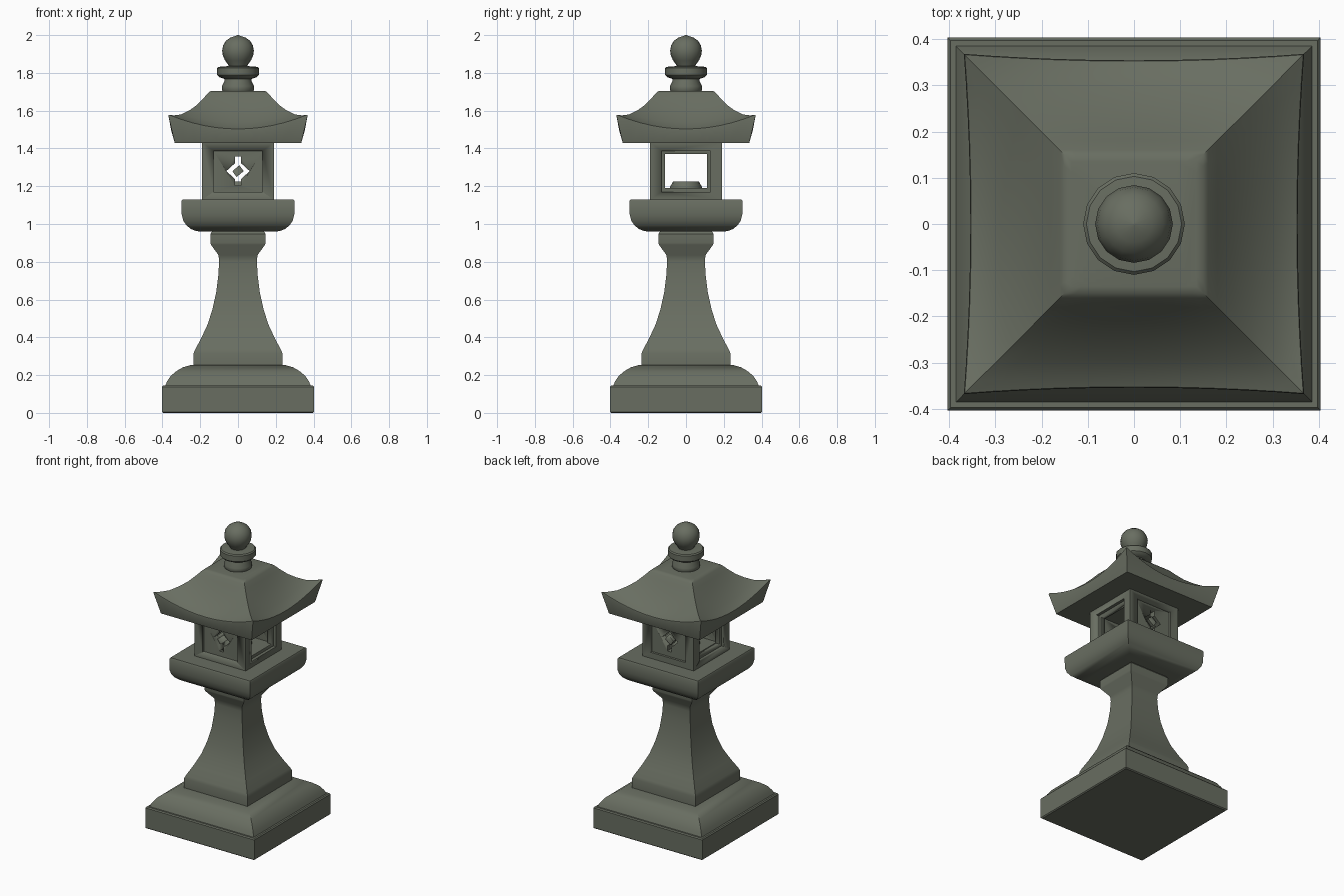
import bpy, bmesh, math

if "Cube" in bpy.data.objects:
    bpy.data.objects.remove(bpy.data.objects["Cube"])

stone = bpy.data.materials.new("grey green stone")
stone.diffuse_color = (0.14, 0.155, 0.12, 1)
stone.use_nodes = True
stone.node_tree.nodes["Principled BSDF"].inputs["Base Color"].default_value = stone.diffuse_color


def finish(name, bm, angle=35):
    bmesh.ops.recalc_face_normals(bm, faces=bm.faces)
    me = bpy.data.meshes.new(name)
    bm.to_mesh(me)
    bm.free()
    me.materials.append(stone)
    ob = bpy.data.objects.new(name, me)
    bpy.context.collection.objects.link(ob)
    bpy.ops.object.select_all(action='DESELECT')
    ob.select_set(True)
    bpy.context.view_layer.objects.active = ob
    bpy.ops.object.shade_smooth_by_angle(angle=math.radians(angle))
    return ob


def loft(name, rings, angle=35):
    """Skin closed rings of points and cap both ends."""
    bm = bmesh.new()
    vs = [[bm.verts.new(p) for p in ring] for ring in rings]
    n = len(vs[0])
    for a, b in zip(vs, vs[1:]):
        for i in range(n):
            j = (i + 1) % n
            bm.faces.new((a[i], a[j], b[j], b[i]))
    bm.faces.new(vs[0][::-1])
    bm.faces.new(vs[-1])
    return finish(name, bm, angle)


def square_ring(h, z, dh=0, dz=0, n=1):
    """Square ring; dh and dz spread and lift it towards the corners."""
    pts = []
    for k in range(4):
        c, s = round(math.cos(k * math.pi / 2)), round(math.sin(k * math.pi / 2))
        for i in range(n):
            t = -1 + 2 * i / n
            d = h + dh * t * t
            x, y = t * (h + dh), -d
            pts.append((x * c - y * s, x * s + y * c, z + dz * t * t))
    return pts


def square(name, rows, n=1):
    return loft(name, [square_ring(*r, n=n) for r in rows])


def turned(name, rows, n=16):
    return loft(name, [[(r * math.cos(2 * math.pi * i / n), r * math.sin(2 * math.pi * i / n), z)
                        for i in range(n)] for r, z in rows], 40)


def prism(name, pts, y0, y1):
    return loft(name, [[(x, y, z) for x, z in pts] for y in (y0, y1)])


def box(name, x0, x1, y0, y1, z0, z1):
    return prism(name, [(x0, z0), (x1, z0), (x1, z1), (x0, z1)], y0, y1)


def cut(target, cutter):
    cutter.hide_render = True
    m = target.modifiers.new("cut", 'BOOLEAN')
    m.operation, m.solver, m.object = 'DIFFERENCE', 'EXACT', cutter
    bpy.context.view_layer.objects.active = target
    bpy.ops.object.modifier_apply(modifier=m.name)
    bpy.data.objects.remove(cutter)


# stepped base with rounded shoulder
square("base", [(.396, 0), (.403, .006), (.403, .138), (.397, .145), (.385, .145), (.375, .168),
                (.355, .197), (.325, .222), (.29, .242), (.25, .253), (.2, .255)])

# flared column
square("column", [(.235, .25), (.235, .315), (.228, .333), (.195, .395), (.16, .47), (.135, .55),
                  (.115, .64), (.104, .73), (.1, .8), (.103, .835), (.143, .89), (.146, .9),
                  (.146, .948), (.14, .956), (.13, .965)])

# platform under the light chamber
square("platform", [(.2, .96), (.222, .963), (.25, .974), (.273, .993), (.29, 1.018),
                    (.298, 1.05), (.299, 1.122), (.294, 1.13)])

# light chamber: hollow, with windows on the sides and recessed panels front and back
chamber = box("light_chamber", -.19, .19, -.19, .19, 1.128, 1.432)
cut(chamber, box("cavity", -.14, .14, -.13, .13, 1.188, 1.385))
cut(chamber, box("window", -.3, .3, -.11, .11, 1.19, 1.37))
chevron = [(-.016, .077), (.016, .077), (.016, .038), (-.03, 0), (-.004, -.036),
           (-.014, -.044), (-.062, 0), (-.016, .042)]
for s in (-1, 1):
    cut(chamber, box("side_recess", s * .17, s * .3, -.13, .13, 1.17, 1.387))
    cut(chamber, box("panel_recess", -.13, .13, s * .175, s * .3, 1.17, 1.387))
    cut(chamber, prism("lattice_hole", [(s * x, 1.28 + s * z) for x, z in chevron], -.3, .3))

# lamp mound on the chamber floor
turned("lamp_mound", [(.085, 1.18), (.085, 1.195), (.07, 1.222), (.065, 1.226)])

# roof with upturned corners
square("roof", [(.335, 1.43), (.354, 1.497, .014, .075), (.352, 1.503, .014, .075),
                (.33, 1.513, .01, .062), (.295, 1.538, .005, .042), (.255, 1.575, 0, .028),
                (.215, 1.618, 0, .014), (.18, 1.665, 0, .004), (.16, 1.692), (.15, 1.702),
                (.135, 1.705)], n=12)

# finial: neck, ring and ball
turned("finial_neck", [(.08, 1.70), (.085, 1.71), (.085, 1.73), (.072, 1.755), (.07, 1.775)])
turned("finial_ring", [(.07, 1.768), (.1, 1.778), (.11, 1.788), (.11, 1.825), (.103, 1.832), (.05, 1.836)])
turned("finial_ball", [(.045, 1.825), (.05, 1.84), (.068, 1.865), (.08, 1.89), (.084, 1.917),
                       (.079, 1.945), (.064, 1.97), (.04, 1.987), (.002, 2.0)])
